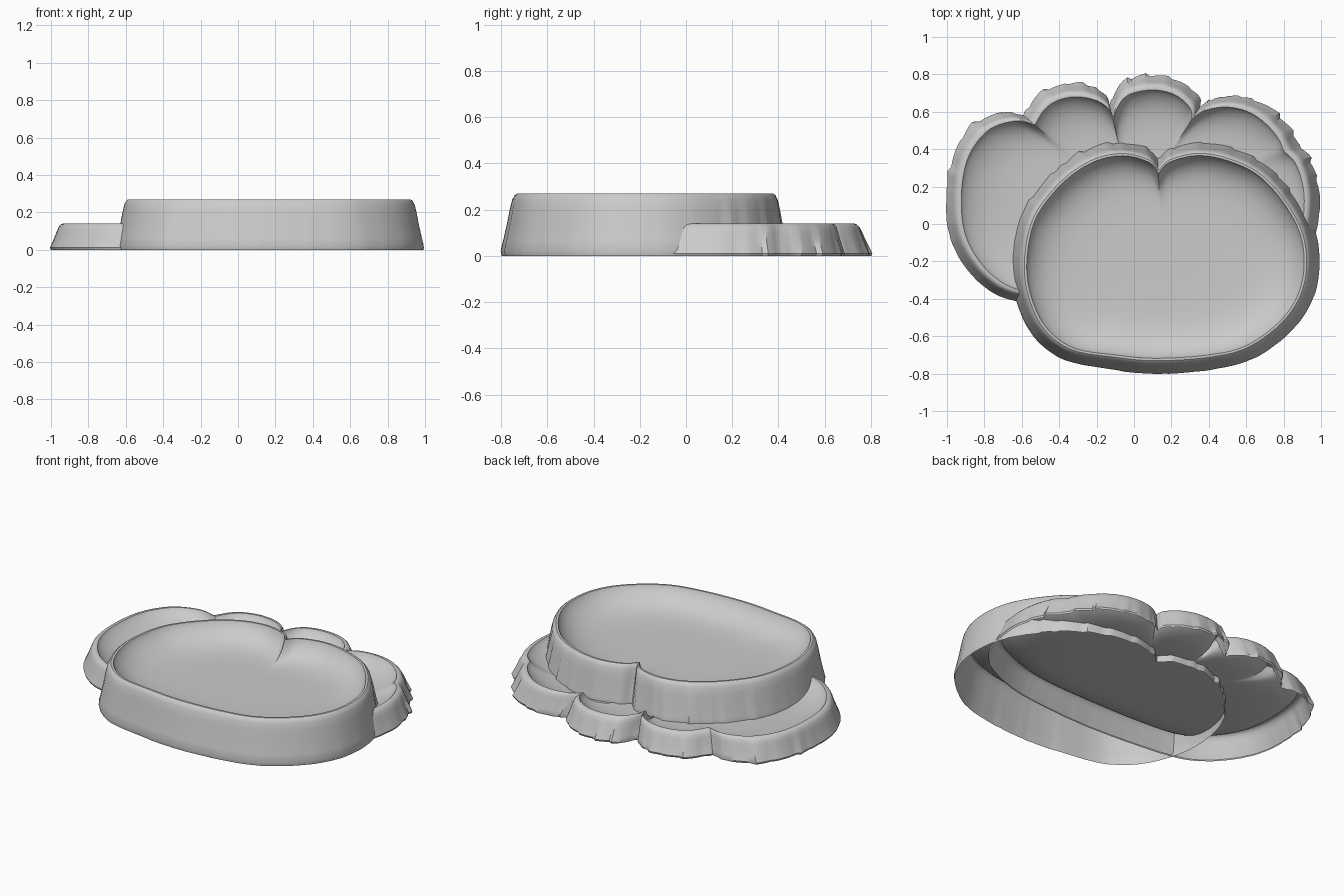
import bpy, bmesh, math, random
from mathutils import Vector

if "Cube" in bpy.data.objects:
    bpy.data.objects.remove(bpy.data.objects["Cube"])

random.seed(4)


def spline(pts, step=0.022):
    """Smooth open curve through points, sampled evenly, last point omitted."""
    p = [Vector(q) for q in pts]
    p = [2 * p[0] - p[1]] + p + [2 * p[-1] - p[-2]]
    out = []
    for a, b, c, d in zip(p, p[1:], p[2:], p[3:]):
        n = max(2, round((c - b).length / step))
        for i in range(n):
            t = i / n
            out.append(0.5 * (2 * b + (c - a) * t + (2 * a - 5 * b + 4 * c - d) * t * t
                              + (3 * b - a - 3 * c + d) * t ** 3))
    return out


def tray(name, lobes, centre, height, depth, rough_from):
    # outline: each lobe is a smooth curve, meeting the next at a sharp notch
    rim = []
    for k, lobe in enumerate(lobes):
        rim += spline(lobe + [lobes[(k + 1) % len(lobes)][0]])
    c = Vector(centre)
    n = len(rim)
    dirs = [(p - c).normalized() for p in rim]

    # chipped edge: saw-tooth bumps along the back of the wall
    chip, i = [], 0
    while len(chip) < n:
        length = random.randint(3, 7)
        peak = random.uniform(0.3, 1.0)
        chip += [peak * (1 - j / length) - 0.45 for j in range(length)]
    weight = [min(1, max(0.12, (p.y - rough_from) / 0.2)) for p in rim]

    bm = bmesh.new()
    rings = []
    # wall profile from ground to lip: (outward offset, height fraction)
    wall = [(0.078, 0), (0.083, 0.08), (0.072, 0.25), (0.057, 0.5), (0.044, 0.75),
            (0.034, 0.9), (0.024, 0.97), (0.013, 1.0), (0, 1.0)]
    for off, f in wall:
        rings.append([bm.verts.new((*(p + d * (off + 0.028 * w * h * (1 - f) ** 0.7)), f * height))
                      for p, d, w, h in zip(rim, dirs, weight, chip)])
    # dish: steep under the rim, nearly flat in the middle
    for t in (0.995, 0.985, 0.97, 0.945, 0.91, 0.87, 0.82, 0.75, 0.66, 0.55, 0.4, 0.2):
        z = height - depth * (1 - t ** 7) ** 0.8
        rings.append([bm.verts.new((*(c + (p - c) * t), z)) for p in rim])
    for lo, hi in zip(rings, rings[1:]):
        for i in range(n):
            j = (i + 1) % n
            bm.faces.new((lo[i], lo[j], hi[j], hi[i]))
    mid = bm.verts.new((*c, height - depth))
    for i in range(n):
        bm.faces.new((rings[-1][i], rings[-1][(i + 1) % n], mid))

    me = bpy.data.meshes.new(name)
    bm.to_mesh(me)
    bm.free()
    ob = bpy.data.objects.new(name, me)
    bpy.context.collection.objects.link(ob)
    bpy.ops.object.select_all(action='DESELECT')
    ob.select_set(True)
    bpy.context.view_layer.objects.active = ob
    bpy.ops.object.shade_smooth_by_angle(angle=math.radians(35))
    return ob


# upper basin: one rounded outline with a single notch at the back
tray("upper_basin", [
    [(0.13, 0.27), (0.08, 0.33), (-0.06, 0.365), (-0.22, 0.33), (-0.38, 0.22), (-0.52, 0.04),
     (-0.57, -0.16), (-0.56, -0.35), (-0.48, -0.54), (-0.33, -0.66), (-0.1, -0.70),
     (0.12, -0.718), (0.4, -0.70), (0.6, -0.65), (0.78, -0.52), (0.88, -0.37), (0.91, -0.2),
     (0.88, -0.03), (0.78, 0.14), (0.65, 0.27), (0.48, 0.345), (0.33, 0.365), (0.19, 0.33)],
], (0.15, -0.15), 0.27, 0.12, 0.0)

# lower basin: scalloped lobes along the back, front tucked under the upper basin
tray("lower_basin", [
    [(0.80, 0.39), (0.77, 0.46), (0.70, 0.54), (0.61, 0.60), (0.5, 0.625), (0.39, 0.61)],
    [(0.31, 0.56), (0.30, 0.62), (0.22, 0.69), (0.10, 0.717), (-0.03, 0.69), (-0.09, 0.62)],
    [(-0.11, 0.55), (-0.13, 0.61), (-0.2, 0.66), (-0.31, 0.68), (-0.41, 0.66), (-0.48, 0.61)],
    [(-0.53, 0.53), (-0.64, 0.55), (-0.78, 0.5), (-0.88, 0.37), (-0.92, 0.2), (-0.915, 0.0),
     (-0.86, -0.15), (-0.75, -0.28), (-0.6, -0.355), (-0.3, -0.38), (0.1, -0.38), (0.45, -0.36),
     (0.7, -0.28), (0.83, -0.17), (0.89, -0.04), (0.91, 0.1), (0.90, 0.22), (0.86, 0.33)],
], (0.0, 0.08), 0.14, 0.10, 0.05)
